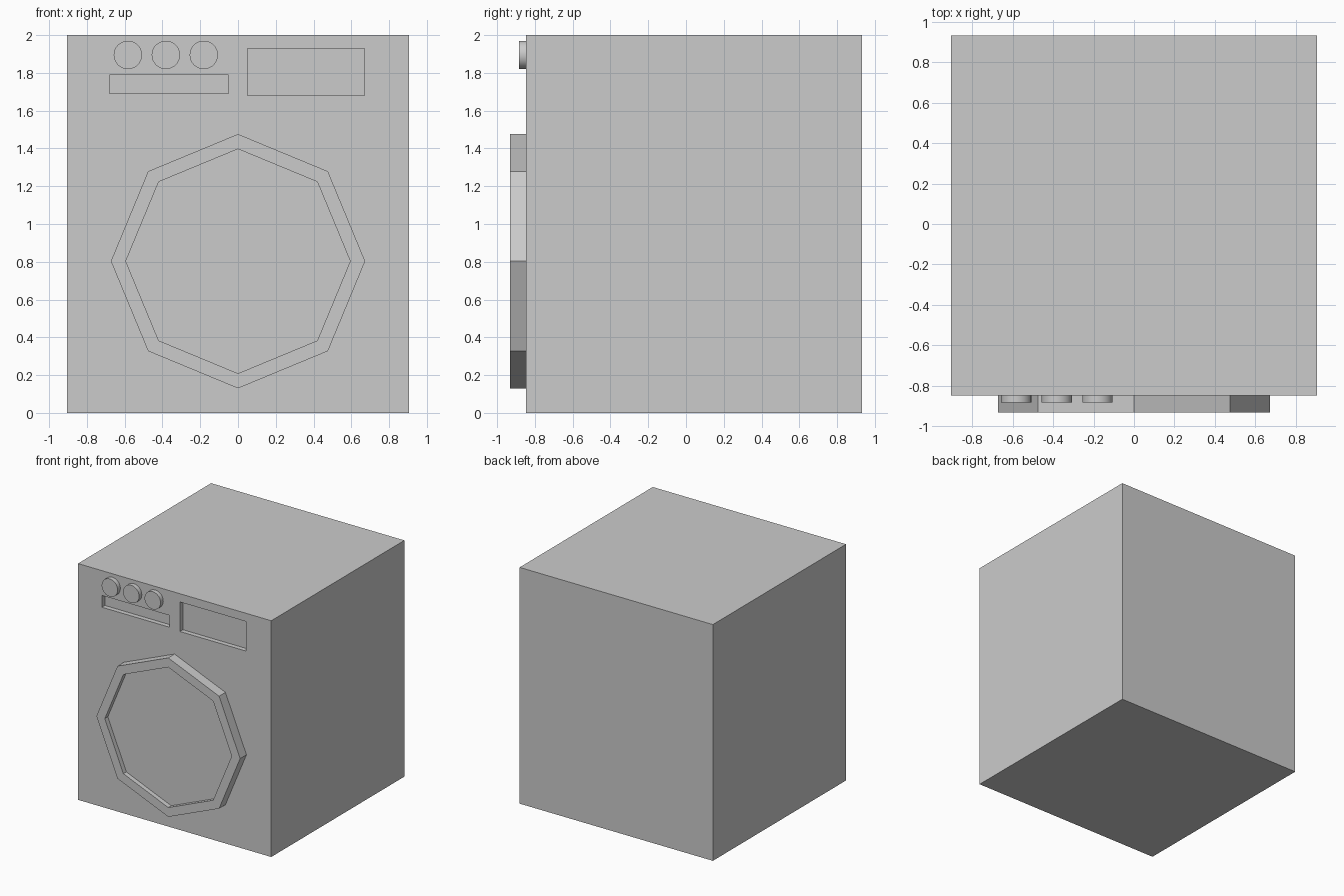
import bpy, bmesh, math

if "Cube" in bpy.data.objects:
    bpy.data.objects.remove(bpy.data.objects["Cube"])

FRONT = -0.848   # front face of the cabinet
BACK = 0.933


def box(name, x0, x1, y0, y1, z0, z1):
    bpy.ops.mesh.primitive_cube_add(
        size=1, location=((x0 + x1) / 2, (y0 + y1) / 2, (z0 + z1) / 2))
    ob = bpy.context.object
    ob.name = name
    ob.scale = (x1 - x0, y1 - y0, z1 - z0)
    bpy.ops.object.transform_apply(location=False, rotation=False, scale=True)
    return ob


def lathe(name, profile, sides, cx, cz):
    """Closed solid turned around the y axis from (radius, y) pairs, back to front."""
    bm = bmesh.new()
    rings = [[bm.verts.new((r * math.cos(2 * math.pi * i / sides), y,
                            r * math.sin(2 * math.pi * i / sides)))
              for i in range(sides)] for r, y in profile]
    for a, b in zip(rings, rings[1:]):
        for i in range(sides):
            j = (i + 1) % sides
            bm.faces.new((a[i], a[j], b[j], b[i]))
    bm.faces.new(rings[0])
    bm.faces.new(rings[-1])
    bmesh.ops.recalc_face_normals(bm, faces=bm.faces)
    me = bpy.data.meshes.new(name)
    bm.to_mesh(me)
    bm.free()
    ob = bpy.data.objects.new(name, me)
    ob.location = (cx, 0, cz)
    bpy.context.collection.objects.link(ob)
    return ob


# Cabinet
cabinet = box("cabinet", -0.905, 0.905, FRONT, BACK, 0, 2)

# Recessed label slot and display window
for name, x0, x1, z0, z1 in (("slot", -0.68, -0.05, 1.69, 1.79),
                             ("display", 0.05, 0.67, 1.68, 1.93)):
    cutter = box(name + "_cutter", x0, x1, FRONT - 0.1, FRONT + 0.04, z0, z1)
    cutter.hide_render = True
    bpy.context.view_layer.objects.active = cabinet
    mod = cabinet.modifiers.new(name, 'BOOLEAN')
    mod.operation = 'DIFFERENCE'
    mod.solver = 'EXACT'
    mod.object = cutter
    bpy.ops.object.modifier_apply(modifier=mod.name)
    bpy.data.objects.remove(cutter)

# Octagonal door with a raised rim
lathe("door", [(0.673, FRONT), (0.673, -0.933), (0.594, -0.933), (0.594, -0.893)],
      8, 0, 0.803)

# Control knobs
for n in range(3):
    knob = lathe(f"knob_{n + 1}", [(0.075, FRONT), (0.075, -0.884)],
                 32, -0.583 + 0.201 * n, 1.895)
    bpy.ops.object.select_all(action='DESELECT')
    knob.select_set(True)
    bpy.context.view_layer.objects.active = knob
    bpy.ops.object.shade_smooth_by_angle()
